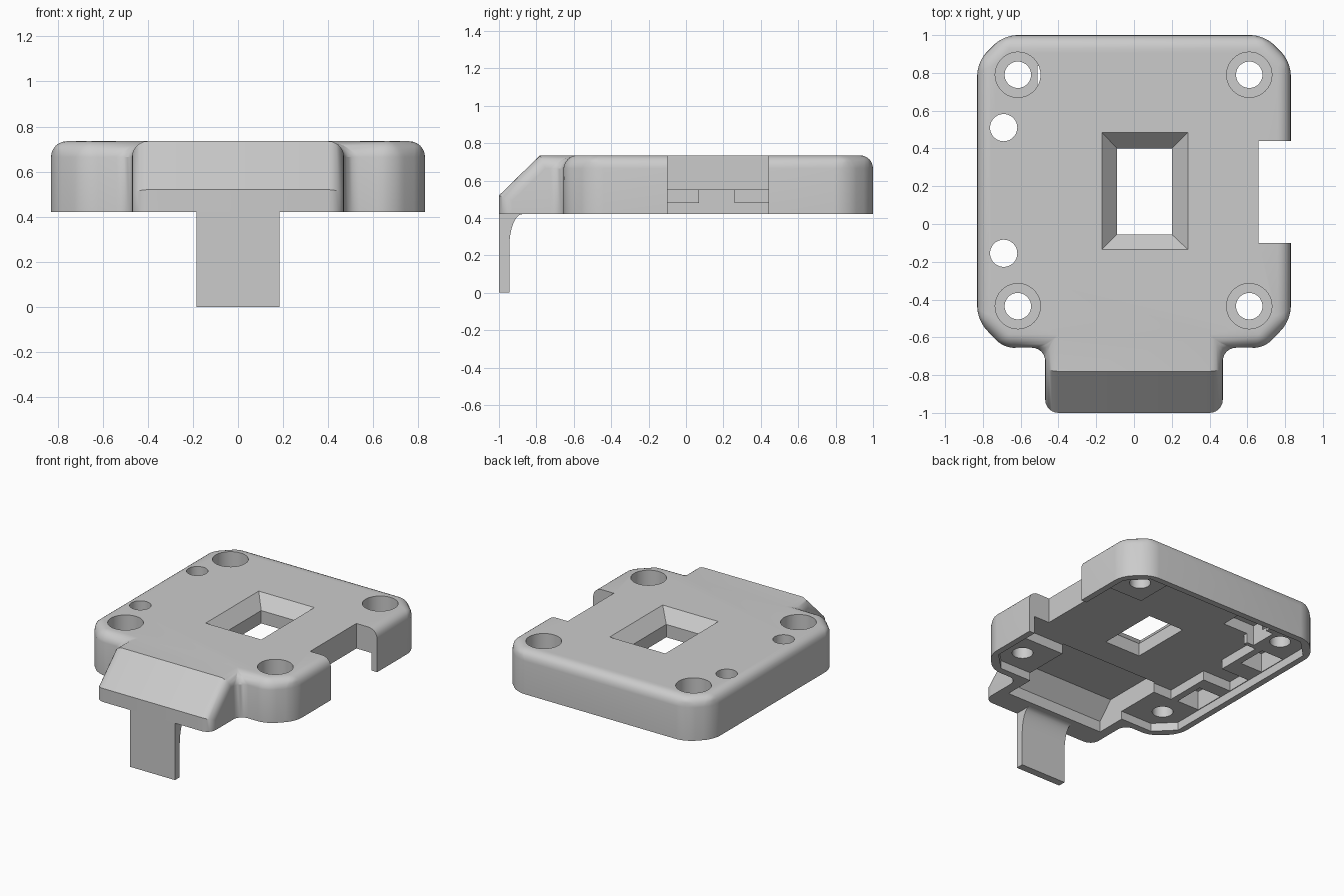
import bpy, bmesh, math

cube = bpy.data.objects.get("Cube")
if cube:
    bpy.data.objects.remove(cube, do_unlink=True)

grey = bpy.data.materials.new("plain_grey")
grey.use_nodes = True
colour = (0.6, 0.6, 0.6, 1)
grey.diffuse_color = colour
grey.node_tree.nodes["Principled BSDF"].inputs["Base Color"].default_value = colour

BASE, TOP, LIP = 0.42, 0.735, 0.52
SLOPE_Y = -0.78


def finish(bm, name):
    bmesh.ops.recalc_face_normals(bm, faces=bm.faces)
    mesh = bpy.data.meshes.new(name)
    bm.to_mesh(mesh)
    bm.free()
    obj = bpy.data.objects.new(name, mesh)
    mesh.materials.append(grey)
    bpy.context.collection.objects.link(obj)
    return obj


def loft(rings):
    """Closed solid through rings of matching 3D points."""
    bm = bmesh.new()
    loops = [[bm.verts.new(p) for p in ring] for ring in rings]
    n = len(loops[0])
    bm.faces.new(loops[0])
    bm.faces.new(loops[-1])
    for a, b in zip(loops, loops[1:]):
        for i in range(n):
            j = (i + 1) % n
            bm.faces.new((a[i], a[j], b[j], b[i]))
    bmesh.ops.recalc_face_normals(bm, faces=bm.faces)
    return bm


def flat(points, z):
    return [(x, y, z) for x, y in points]


def rect(x0, x1, y0, y1):
    return [(x0, y0), (x1, y0), (x1, y1), (x0, y1)]


def circle(cx, cy, r, n=40):
    return [(cx + r * math.cos(2 * math.pi * i / n),
             cy + r * math.sin(2 * math.pi * i / n)) for i in range(n)]


def octagon(hx, y0, y1, c):
    half = [(hx - c, y0), (hx, y0 + c), (hx, y1 - c), (hx - c, y1)]
    return half + [(-x, y) for x, y in reversed(half)]


def side_profile(points, hx):
    """Profile in y and z, extruded along x."""
    return loft([[(x, y, z) for y, z in points] for x in (-hx, hx)])


# Outer body: chamfered plate with a sloped front tongue
half = [(0.47, -1), (0.47, -0.655), (0.69, -0.655), (0.83, -0.51),
        (0.83, 0.86), (0.69, 1)]
outline = half + [(-x, y) for x, y in reversed(half)]
top_outline = [(x, SLOPE_Y if y == -1 else y) for x, y in outline]
bm = loft([flat(outline, BASE), flat(outline, LIP), flat(top_outline, TOP)])
bmesh.ops.dissolve_limit(bm, angle_limit=0.01, verts=bm.verts[:], edges=bm.edges[:])


def rounded(edge):
    a, b = (v.co for v in edge.verts)
    if max(a.z, b.z) < BASE + 0.01:
        return False
    across = abs(a.x - b.x) > 0.9 and a.y < -0.7
    return not across


bmesh.ops.bevel(bm, geom=[e for e in bm.edges if rounded(e)], offset=0.07,
                offset_type='OFFSET', segments=6, profile=0.5, affect='EDGES',
                clamp_overlap=True)
cover = finish(bm, "cover")


def cut(bm):
    tool = finish(bm, "cutter")
    tool.hide_render = True
    mod = cover.modifiers.new("cut", 'BOOLEAN')
    mod.operation = 'DIFFERENCE'
    mod.solver = 'EXACT'
    mod.object = tool
    bpy.context.view_layer.objects.active = cover
    bpy.ops.object.modifier_apply(modifier=mod.name)
    bpy.data.objects.remove(tool, do_unlink=True)


def cut_prism(points, z0, z1):
    cut(loft([flat(points, z0), flat(points, z1)]))


# Underside recess inside a thin rim, then the deeper cavity between the bosses
cut_prism(octagon(0.785, -0.605, 0.955, 0.13), 0.3, 0.48)
cavity = [(-0.55, -0.27), (0.785, -0.27), (0.785, 0.61), (0.45, 0.61),
          (0.45, 0.95), (-0.45, 0.95), (-0.45, 0.61), (-0.55, 0.61)]
cut_prism(cavity, 0.3, 0.55)

# Tongue pocket following the slope
cut(side_profile([(-0.83, 0.3), (-0.83, 0.5), (-0.72, 0.62),
                  (-0.28, 0.62), (-0.26, 0.6), (-0.26, 0.3)], 0.4))

# Rail gap, pockets around the small holes and pocket by the back boss
cut_prism(rect(-0.78, -0.5, 0.07, 0.26), 0.3, 0.55)
for y0, y1 in ((-0.26, -0.03), (0.4, 0.62)):
    cut_prism(rect(-0.78, -0.6, y0, y1), 0.3, 0.62)
cut_prism(rect(-0.51, -0.25, 0.64, 0.84), 0.3, 0.63)

# Side notch
cut_prism(rect(0.66, 1, -0.1, 0.44), 0.3, 0.9)

# Window with a flared upper edge
cut_prism(rect(-0.09, 0.2, -0.055, 0.4), 0.3, 0.9)
cut(loft([flat(rect(-0.09, 0.2, -0.055, 0.4), 0.645),
          flat(rect(-0.17, 0.285, -0.135, 0.485), TOP),
          flat(rect(-0.17, 0.285, -0.135, 0.485), 0.9)]))

# Counterbored corner holes and small side holes
for x in (-0.615, 0.61):
    for y in (-0.435, 0.79):
        cut_prism(circle(x, y, 0.07), 0.3, 0.9)
        cut_prism(circle(x, y, 0.12), 0.56, 0.9)
for y in (-0.155, 0.51):
    cut_prism(circle(-0.69, y, 0.072), 0.3, 0.9)

# Front clip: thin blade flaring into the tongue
curve = [(-0.875 - 0.07 * math.sin(a), 0.24 + 0.18 * math.cos(a))
         for a in (math.pi / 2 * i / 8 for i in range(9))]
front_clip = finish(side_profile([(-1, 0), (-1, BASE)] + curve + [(-0.945, 0)], 0.185),
                    "front_clip")

# Smooth shading with sharp edges kept
for obj in (cover, front_clip):
    bpy.ops.object.select_all(action='DESELECT')
    obj.select_set(True)
    bpy.context.view_layer.objects.active = obj
    bpy.ops.object.shade_smooth_by_angle(angle=math.radians(30))
